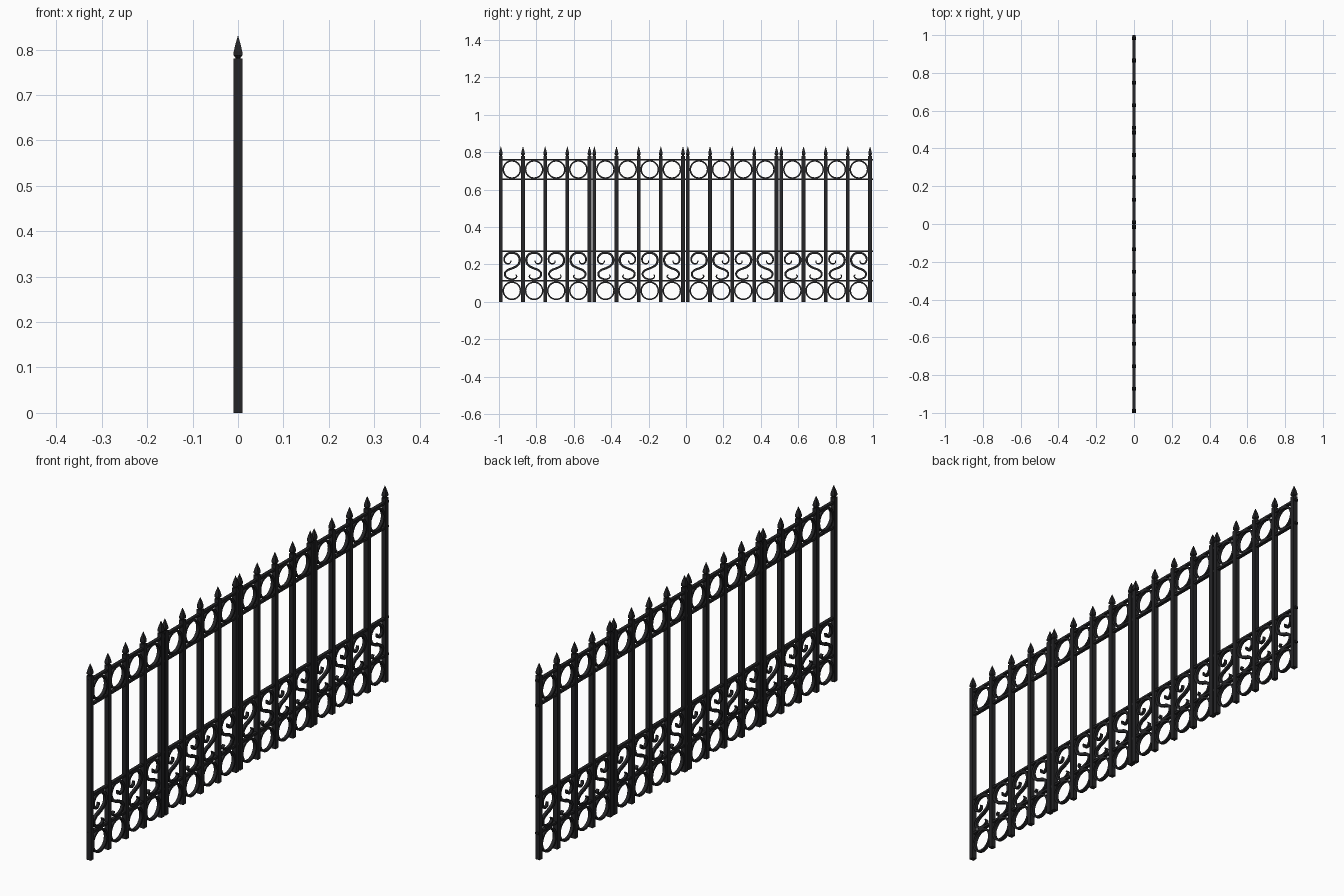
import bpy, bmesh, math
from mathutils import Vector
from mathutils.geometry import interpolate_bezier

if "Cube" in bpy.data.objects:
    bpy.data.objects.remove(bpy.data.objects["Cube"])

iron = bpy.data.materials.new("black_iron")
iron.diffuse_color = (0.018, 0.018, 0.02, 1)
iron.use_nodes = True
iron.node_tree.nodes["Principled BSDF"].inputs["Base Color"].default_value = iron.diffuse_color

BAR = 0.0195          # square bar width
STEP = 0.1185         # bar spacing inside a panel
PANELS = [-0.99 + 0.5 * i for i in range(4)]


def finish(bm, name, smooth=False):
    bmesh.ops.recalc_face_normals(bm, faces=bm.faces)
    me = bpy.data.meshes.new(name)
    bm.to_mesh(me)
    bm.free()
    me.materials.append(iron)
    ob = bpy.data.objects.new(name, me)
    bpy.context.collection.objects.link(ob)
    if smooth:
        bpy.context.view_layer.objects.active = ob
        ob.select_set(True)
        bpy.ops.object.shade_smooth_by_angle(angle=math.radians(35))
        ob.select_set(False)
    return ob


def box(bm, lo, hi):
    lo, hi = Vector(lo), Vector(hi)
    vs = bmesh.ops.create_cube(bm, size=1)["verts"]
    for v in vs:
        v.co = Vector(((lo[i] + hi[i]) / 2 + v.co[i] * (hi[i] - lo[i]) for i in range(3)))


def ribbon(bm, pts, half, depth, closed=False):
    """Flat bar of given half widths swept along a path in the y-z plane."""
    n, rows = len(pts), []
    for i, p in enumerate(pts):
        a = pts[i - 1] if closed or i else p
        b = pts[(i + 1) % n] if closed or i < n - 1 else p
        t = (b - a).normalized()
        nrm = Vector((-t.y, t.x)) * half[i]
        rows.append([bm.verts.new((x, *(p + s * nrm)))
                     for x, s in ((-depth, -1), (depth, -1), (depth, 1), (-depth, 1))])
    for i in range(n if closed else n - 1):
        r, q = rows[i], rows[(i + 1) % n]
        for k in range(4):
            bm.faces.new((r[k], r[(k + 1) % 4], q[(k + 1) % 4], q[k]))
    if not closed:
        bm.faces.new(rows[0])
        bm.faces.new(rows[-1])


def smooth_path(keys, seg=7):
    ks, out = [Vector(k) for k in keys], []
    for i in range(len(ks) - 1):
        p0, p1, p2, p3 = ks[max(i - 1, 0)], ks[i], ks[i + 1], ks[min(i + 2, len(ks) - 1)]
        out += [v.xy for v in interpolate_bezier(
            p1.to_3d(), (p1 + (p2 - p0) / 6).to_3d(),
            (p2 - (p3 - p1) / 6).to_3d(), p2.to_3d(), seg)[:-1]]
    return out + [ks[-1]]


# upright bars with spear points
bars, spears = bmesh.new(), bmesh.new()
SPEAR = [(0.006, 0.775), (0.006, 0.783), (0.0095, 0.787), (0.0095, 0.795), (0.0065, 0.809), (0.0005, 0.83)]
for y0 in PANELS:
    for k in range(5):
        y, h = y0 + k * STEP, BAR / 2
        box(bars, (-h, y - h, 0), (h, y + h, 0.78))
        prev = None
        for r, z in SPEAR:
            ring = [spears.verts.new((r * a, y + r * b, z)) for a, b in ((-1, -1), (1, -1), (1, 1), (-1, 1))]
            if prev:
                for j in range(4):
                    spears.faces.new((prev[j], prev[(j + 1) % 4], ring[(j + 1) % 4], ring[j]))
            else:
                spears.faces.new(ring)
            prev = ring
        spears.faces.new(prev)
finish(bars, "upright_bars")
finish(spears, "spear_points")

# horizontal rails
rails = bmesh.new()
for z in (0.76, 0.655, 0.27, 0.113):
    box(rails, (-0.007, -1, z - 0.0045), (0.007, 1, z + 0.0045))
finish(rails, "rails")

# rings and S scrolls in every cell
S_KEYS = [(0.006, 0.222), (0.008, 0.209), (0.022, 0.203), (0.038, 0.213), (0.040, 0.236),
          (0.024, 0.256), (0, 0.262), (-0.027, 0.254), (-0.042, 0.228), (-0.034, 0.199),
          (-0.008, 0.182), (0.022, 0.170), (0.038, 0.152), (0.030, 0.131), (0.006, 0.121),
          (-0.016, 0.124), (-0.026, 0.136), (-0.020, 0.145)]
path = smooth_path(S_KEYS)
widths = [0.0025 + 0.0035 * math.sin(math.pi * i / (len(path) - 1)) for i in range(len(path))]
rings, scrolls = bmesh.new(), bmesh.new()
for y0 in PANELS:
    for k in range(4):
        yc = y0 + (k + 0.5) * STEP
        for zc in (0.7075, 0.059):
            circle = [Vector((yc + 0.046 * math.cos(a), zc + 0.046 * math.sin(a)))
                      for a in (math.tau * i / 32 for i in range(32))]
            ribbon(rings, circle, [0.004] * 32, 0.007, True)
        side = -1 if k % 2 == 0 else 1
        ribbon(scrolls, [Vector((yc + side * p.x, p.y)) for p in path], widths, 0.006)
finish(rings, "rings", True)
finish(scrolls, "s_scrolls", True)
